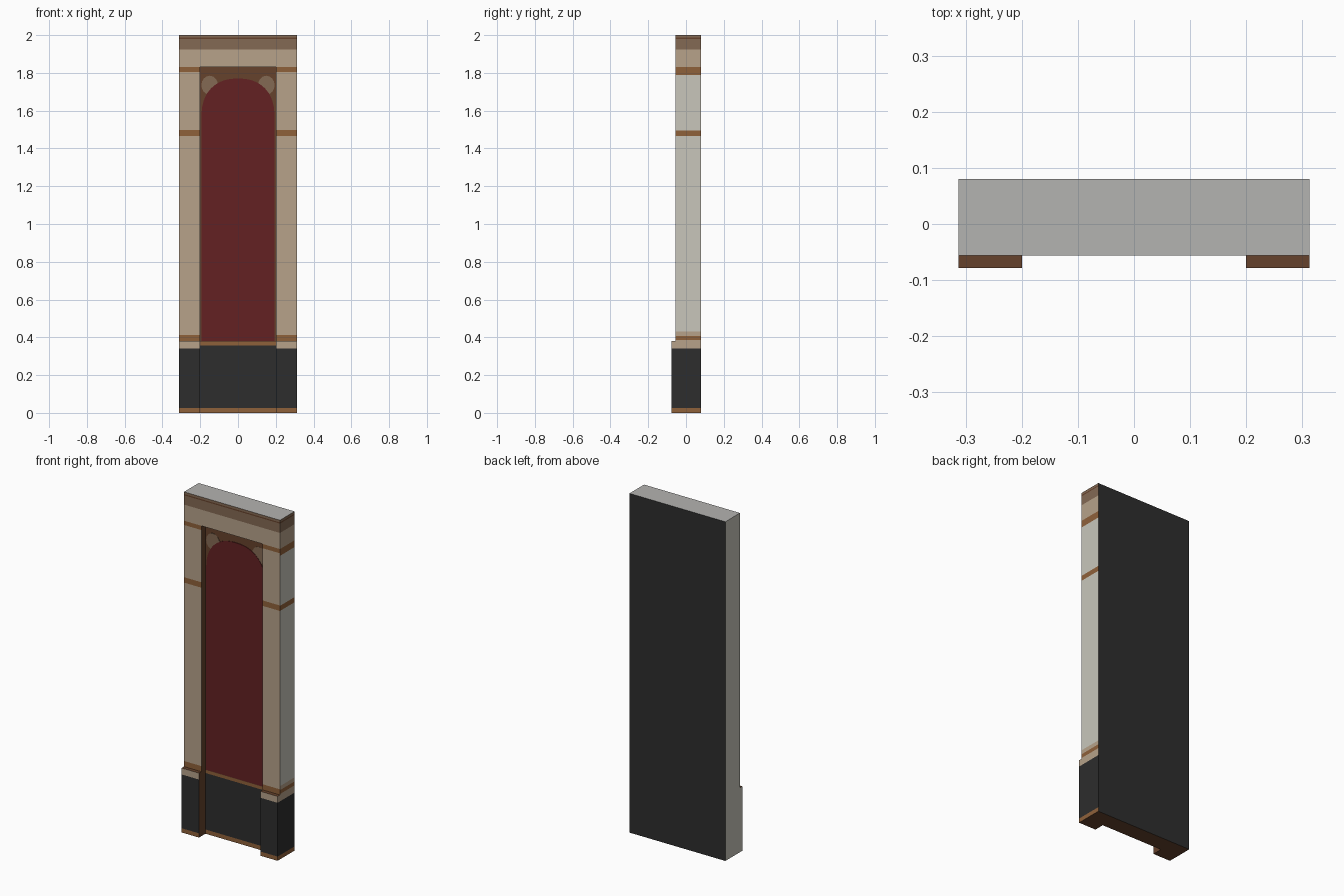
import bpy, bmesh, math
from mathutils import Vector

if "Cube" in bpy.data.objects:
    bpy.data.objects.remove(bpy.data.objects["Cube"])

# Key dimensions
W, IN = 0.313, 0.2                            # half width, half width of the recess
BACK, FRONT, PLINTH, PANEL = 0.08, -0.056, -0.078, -0.018
P_TOP, L_BOT, TOP = 0.38, 1.83, 2.0


def lin(h):
    out = []
    for i in (0, 2, 4):
        c = int(h[i:i + 2], 16) / 255
        out.append(c / 12.92 if c <= 0.04045 else ((c + 0.055) / 1.055) ** 2.4)
    return (*out, 1)


COLOURS = {"tan": "b7a28a", "umber": "846a54", "bronze": "8f613a", "brown": "66422c",
           "red": "632122", "charcoal": "2d2d2d", "stone": "c8c6bb", "roof_grey": "b4b3b1"}
NAMES = list(COLOURS)
MATS = []
for n, h in COLOURS.items():
    m = bpy.data.materials.new(n)
    m.diffuse_color = lin(h)
    m.use_nodes = True
    m.node_tree.nodes["Principled BSDF"].inputs["Base Color"].default_value = m.diffuse_color
    MATS.append(m)


def finish(bm, name):
    me = bpy.data.meshes.new(name)
    bm.to_mesh(me)
    bm.free()
    for m in MATS:
        me.materials.append(m)
    ob = bpy.data.objects.new(name, me)
    bpy.context.collection.objects.link(ob)
    return ob


def banded(bands, z):
    return [c for z0, c in bands if z >= z0][-1]


def block(name, lo, hi, front, side, top="roof_grey", cuts=(), drop=lambda c, n: False):
    """Box cut at its band heights; colour chosen by direction and height."""
    bm = bmesh.new()
    bmesh.ops.create_cube(bm, size=1)
    lo, hi = Vector(lo), Vector(hi)
    for v in bm.verts:
        v.co = [(lo[i] + hi[i]) / 2 + v.co[i] * (hi[i] - lo[i]) for i in range(3)]
    planes = [(2, z) for z, _ in front + side if lo.z < z < hi.z] + list(cuts)
    for axis, pos in planes:
        no = Vector((0, 0, 0))
        no[axis] = 1
        bmesh.ops.bisect_plane(bm, geom=bm.verts[:] + bm.edges[:] + bm.faces[:],
                               plane_co=no * pos, plane_no=no, dist=1e-5)
    bm.normal_update()
    gone = []
    for f in bm.faces:
        c, n = f.calc_center_median(), f.normal
        if drop(c, n):
            gone.append(f)
        if n.y < -0.5:
            col = banded(front, c.z)
        elif n.y > 0.5:
            col = "charcoal"
        elif n.z > 0.5:
            col = top
        elif n.z < -0.5:
            col = "brown"
        elif abs(c.x) < IN + 0.01:
            col = "brown"                     # inner sides of the recess
        elif n.x > 0:
            col = banded(side, c.z)
        else:
            col = "stone"                     # plain left side
        f.material_index = NAMES.index(col)
    bmesh.ops.delete(bm, geom=gone, context='FACES')
    return finish(bm, name)


def plate(name, pts, y, colour):
    """Thin raised plate on the recessed panel."""
    bm = bmesh.new()
    f = [bm.verts.new((x, y, z)) for x, z in pts]
    b = [bm.verts.new((x, PANEL, z)) for x, z in pts]
    bm.faces.new(f)
    for i in range(len(f)):
        j = (i + 1) % len(f)
        bm.faces.new((f[j], f[i], b[i], b[j]))
    for face in bm.faces:
        face.material_index = NAMES.index(colour)
    return finish(bm, name)


# Plinths and pillars, left and right
base = [(0, "bronze"), (0.025, "charcoal"), (0.342, "tan")]
shaft_front = [(0, "bronze"), (0.413, "tan"), (1.465, "bronze"), (1.497, "tan"),
               (1.805, "bronze")]
shaft_side = [(0, "tan"), (0.385, "bronze"), (0.408, "tan"), (0.432, "stone"),
              (1.465, "bronze"), (1.495, "stone"), (1.79, "bronze")]


def hidden_inner(c, n):
    return abs(n.x) > 0.5 and abs(c.x) < IN + 0.01 and c.y > PANEL


for s, tag in ((-1, "left"), (1, "right")):
    x0, x1 = sorted((s * IN, s * W))
    block(tag + "_plinth", (x0, PLINTH, 0), (x1, BACK, P_TOP), base, base, "brown",
          [(1, PANEL), (1, FRONT)],
          lambda c, n: hidden_inner(c, n) or (n.z > 0.5 and c.y > FRONT))
    block(tag + "_pillar", (x0, FRONT, P_TOP), (x1, BACK, L_BOT), shaft_front, shaft_side,
          "roof_grey", [(1, PANEL)],
          lambda c, n: hidden_inner(c, n) or abs(n.z) > 0.5)

# Recessed centre panel with its dark dado and rail
panel = [(0, "bronze"), (0.025, "charcoal"), (0.358, "bronze"), (0.376, "brown")]
block("recessed_panel", (-IN, PANEL, 0), (IN, BACK, L_BOT), panel, panel, "brown", [],
      lambda c, n: abs(n.x) > 0.5 or n.z > 0.5)

# Lintel across the top
head = [(0, "tan"), (1.925, "umber"), (1.98, "brown"), (1.987, "umber")]
block("lintel", (-W, FRONT, L_BOT), (W, BACK, TOP), head, head, "roof_grey",
      [(0, -IN), (0, IN), (1, PANEL)],
      lambda c, n: n.z < -0.5 and (abs(c.x) > IN or c.y > PANEL))

# Red arched inlay
arch = [(-0.193, 0.38), (0.193, 0.38)]
for i in range(33):
    a = math.pi * i / 32
    co, si = math.cos(a), max(math.sin(a), 0)
    arch.append((math.copysign(0.193 * abs(co) ** (2 / 2.3), co), 1.57 + 0.2 * si ** (2 / 2.3)))
plate("arched_inlay", arch, PANEL - 0.003, "red")

# Corner ornaments showing behind the arch shoulders
for s, tag in ((-1, "left"), (1, "right")):
    ring = [(s * 0.15 + 0.044 * math.cos(a), 1.735 + 0.05 * math.sin(a))
            for a in (math.tau * i / 16 for i in range(16))]
    plate(tag + "_corner_ornament", ring, PANEL - 0.0015, "umber")
